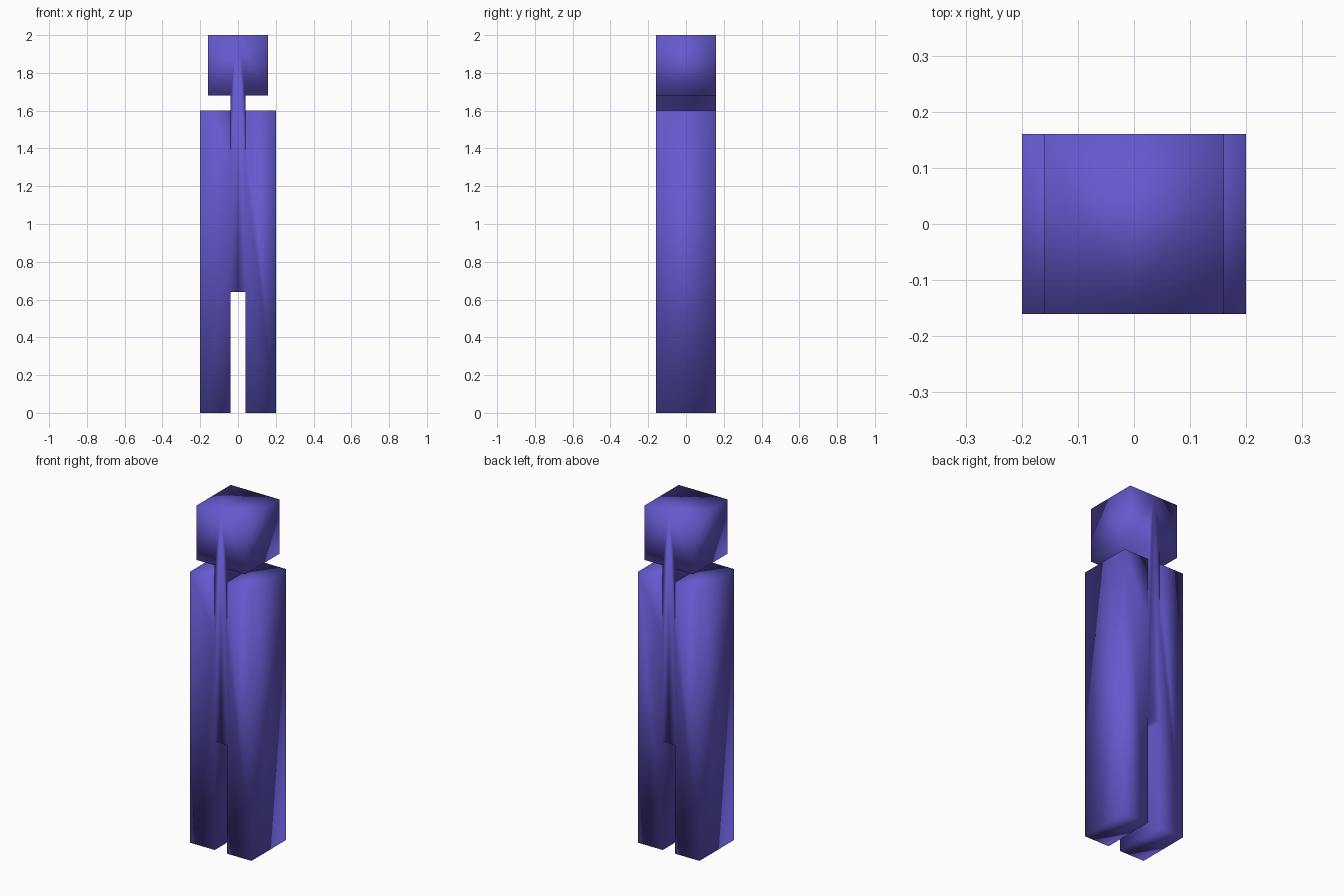
import bpy, bmesh

if "Cube" in bpy.data.objects:
    bpy.data.objects.remove(bpy.data.objects["Cube"])

DEPTH = 0.16  # half depth, shared by every part

# Right-hand half of the front outline: (x, z) points of each joined part
leg = [(.04, 0), (.2, 0), (.2, 1.6), (.04, 1.6), (.04, 1.25), (.04, .64)]
core_and_head = [(0, .64), (.04, .64), (.04, 1.25), (.04, 1.68),
                 (.16, 1.68), (.16, 2), (0, 2)]

bm = bmesh.new()
verts = {}


def vert(point, y):
    key = (point, y)
    if key not in verts:
        verts[key] = bm.verts.new((point[0], y, point[1]))
    return verts[key]


# Front and back faces, sharing vertices where the leg meets the core
outlines = [leg, core_and_head]
edges = []
for outline in outlines:
    bm.faces.new([vert(p, -DEPTH) for p in outline])
    bm.faces.new([vert(p, DEPTH) for p in reversed(outline)])
    edges += list(zip(outline, outline[1:] + outline[:1]))

# Side walls around the outside, left open on the mirror plane and the join
for a, b in edges:
    if (b, a) in edges or (a[0] == 0 and b[0] == 0):
        continue
    bm.faces.new([vert(a, DEPTH), vert(b, DEPTH), vert(b, -DEPTH), vert(a, -DEPTH)])

for f in bm.faces:
    f.smooth = True
mesh = bpy.data.meshes.new("figure_body")
bm.to_mesh(mesh)
bm.free()

body = bpy.data.objects.new("figure_body", mesh)
bpy.context.collection.objects.link(body)

# Left half
mirror = body.modifiers.new("mirror", 'MIRROR')
mirror.use_clip = True

# Violet colour
mat = bpy.data.materials.new("violet")
mat.diffuse_color = (0.13, 0.10, 0.62, 1)
mat.use_nodes = True
mat.node_tree.nodes["Principled BSDF"].inputs["Base Color"].default_value = mat.diffuse_color
mesh.materials.append(mat)
